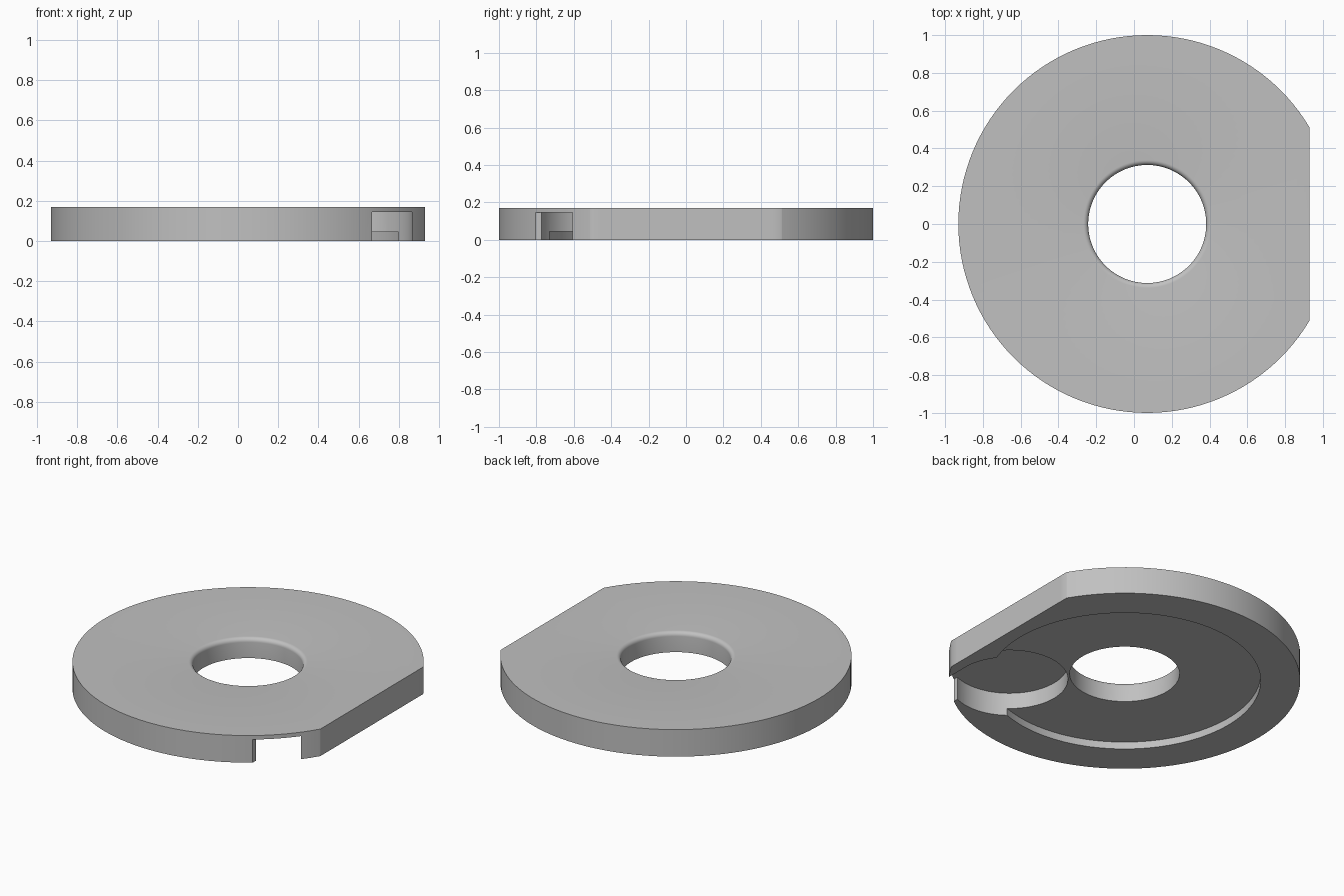
import bpy, bmesh, math
from mathutils import Matrix, Vector

if "Cube" in bpy.data.objects:
    bpy.data.objects.remove(bpy.data.objects["Cube"])

CX = 0.07            # disc axis offset; the flat sits on the +x side
H = 0.17             # disc thickness
HOLE, FILLET = 0.3125, 0.026
POCKET_TOP = 0.145

grey = bpy.data.materials.new("grey")
grey.diffuse_color = (0.53, 0.53, 0.53, 1)
grey.use_nodes = True
grey.node_tree.nodes["Principled BSDF"].inputs["Base Color"].default_value = grey.diffuse_color


def make_object(name, bm):
    bmesh.ops.recalc_face_normals(bm, faces=bm.faces)
    mesh = bpy.data.meshes.new(name)
    bm.to_mesh(mesh)
    bm.free()
    mesh.materials.append(grey)
    obj = bpy.data.objects.new(name, mesh)
    bpy.context.collection.objects.link(obj)
    return obj


def lathe(name, profile, steps=128):
    bm = bmesh.new()
    verts = [bm.verts.new((CX + r, 0, z)) for r, z in profile]
    edges = [bm.edges.new((verts[i], verts[(i + 1) % len(verts)])) for i in range(len(verts))]
    bmesh.ops.spin(bm, geom=verts + edges, cent=(CX, 0, 0), axis=(0, 0, 1),
                   angle=math.tau, steps=steps, use_merge=True)
    bmesh.ops.remove_doubles(bm, verts=bm.verts, dist=1e-5)
    return make_object(name, bm)


def box(name, lo, hi):
    lo, hi = Vector(lo), Vector(hi)
    bm = bmesh.new()
    bmesh.ops.create_cube(bm, size=1, matrix=Matrix.Translation((lo + hi) / 2)
                          @ Matrix.Diagonal((*(hi - lo), 1)))
    return make_object(name, bm)


def cylinder(name, x, y, radius, z0, z1):
    bm = bmesh.new()
    bmesh.ops.create_cone(bm, cap_ends=True, segments=96, radius1=radius, radius2=radius,
                          depth=z1 - z0, matrix=Matrix.Translation((x, y, (z0 + z1) / 2)))
    return make_object(name, bm)


# Disc with rounded centre hole and a shallow round recess underneath
fillet = [(HOLE + FILLET * (1 - math.sin(a)), H - FILLET * (1 - math.cos(a)))
          for a in (math.radians(15 * i) for i in range(7))]
disc = lathe("disc", [(1, 0), (1, H)] + fillet
             + [(HOLE, 0.045), (0.775, 0.045), (0.775, 0)])

# Cutters: side flat, deep round pocket, slot from pocket out through the rim
cutters = [
    box("flat_cutter", (0.93, -1.5, -0.5), (1.5, 1.5, 0.5)),
    cylinder("pocket_cutter", 0.533, -0.467, 0.332, -0.2, POCKET_TOP),
    box("slot_cutter", (0.665, -1.3, -0.2), (0.8645, -0.467, POCKET_TOP)),
]
for cutter in cutters:
    mod = disc.modifiers.new(cutter.name, 'BOOLEAN')
    mod.operation = 'DIFFERENCE'
    mod.solver = 'EXACT'
    mod.object = cutter

# Bake the cuts and drop the cutters
deps = bpy.context.evaluated_depsgraph_get()
baked = bpy.data.meshes.new_from_object(disc.evaluated_get(deps))
disc.modifiers.clear()
disc.data = baked
for cutter in cutters:
    bpy.data.objects.remove(cutter)

# Smooth round walls, sharp rims
bpy.ops.object.select_all(action='DESELECT')
disc.select_set(True)
bpy.context.view_layer.objects.active = disc
bpy.ops.object.shade_smooth_by_angle(angle=math.radians(30))
